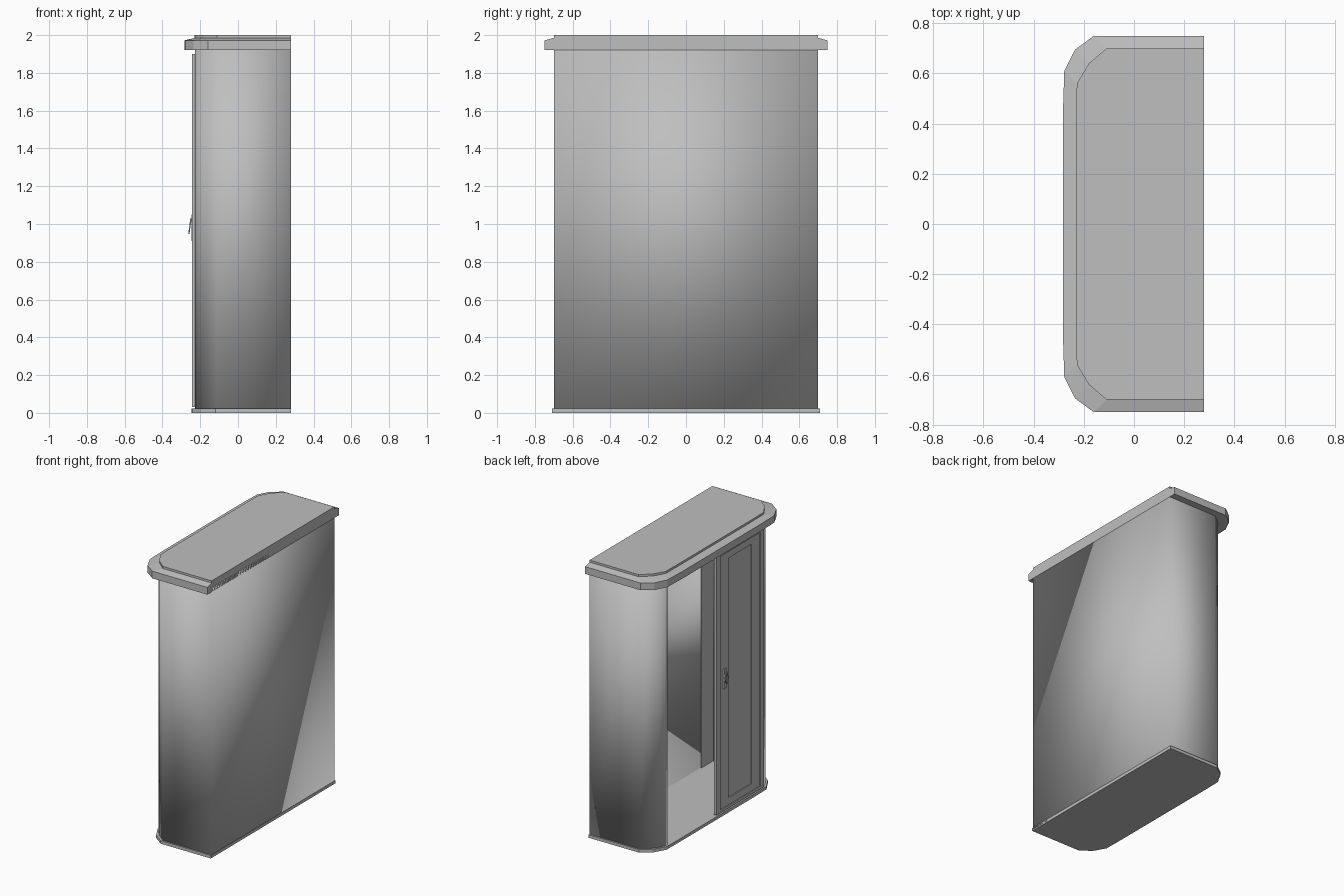
import bpy, bmesh, math

cube = bpy.data.objects.get("Cube")
if cube:
    bpy.data.objects.remove(cube, do_unlink=True)

grey = bpy.data.materials.new("plain_grey")
grey.use_nodes = True
COLOR = (0.52, 0.52, 0.52, 1)
grey.diffuse_color = COLOR
grey.node_tree.nodes["Principled BSDF"].inputs["Base Color"].default_value = COLOR


def finish(name, bm):
    mesh = bpy.data.meshes.new(name)
    bm.to_mesh(mesh)
    bm.free()
    mesh.materials.append(grey)
    ob = bpy.data.objects.new(name, mesh)
    bpy.context.collection.objects.link(ob)
    return ob


def box(name, xs, ys, zs):
    bm = bmesh.new()
    bmesh.ops.create_cube(bm, size=1)
    for v in bm.verts:
        for i, span in enumerate((xs, ys, zs)):
            v.co[i] = span[0] if v.co[i] < 0 else span[1]
    return finish(name, bm)


def mirrored(half):
    return half + [(x, -y) for x, y in reversed(half)]


def loft(name, layers):
    """Solid joining matching outlines, each given with its height."""
    bm = bmesh.new()
    rings = [[bm.verts.new((x, y, z)) for x, y in pts] for pts, z in layers]
    n = len(rings[0])
    for low, high in zip(rings, rings[1:]):
        for i in range(n):
            j = (i + 1) % n
            bm.faces.new((low[i], low[j], high[j], high[i]))
    bm.faces.new(reversed(rings[0]))
    bm.faces.new(rings[-1])
    return finish(name, bm)


# Half outlines, running from the back corner round to the open front
BODY = [(0.28, 0.7), (-0.11, 0.7), (-0.18, 0.645), (-0.21, 0.605), (-0.228, 0.56)]
SLAB = [(0.28, 0.7), (-0.11, 0.7), (-0.18, 0.64), (-0.228, 0.56), (-0.23, 0.4)]
RIM = [(0.28, 0.75), (-0.16, 0.75), (-0.235, 0.695), (-0.278, 0.61), (-0.283, 0.45)]
BASE = [(0.28, 0.71), (-0.12, 0.71), (-0.195, 0.655), (-0.243, 0.57), (-0.245, 0.45)]

# Base, cornice and top slab
loft("base", [(mirrored(BASE), 0), (mirrored(BASE), 0.022)])
loft("cornice", [(mirrored(RIM), 1.92), (mirrored(RIM), 1.972), (mirrored(SLAB), 1.985)])
loft("top_slab", [(mirrored(SLAB), 1.98), (mirrored(SLAB), 2)])

# Thin wall wrapping the sides and back, open at the front
half = BODY + [(-0.228, 0.535)]
path = [(x, -y) for x, y in reversed(half)] + half
bm = bmesh.new()
low, high = [[bm.verts.new((x, y, z)) for x, y in path] for z in (0.01, 1.95)]
for i in range(len(path) - 1):
    bm.faces.new((low[i], low[i + 1], high[i + 1], high[i]))
wall = finish("cabinet_wall", bm)
solid = wall.modifiers.new("thickness", "SOLIDIFY")
solid.thickness = 0.008
solid.offset = -1
bpy.context.view_layer.objects.active = wall
wall.select_set(True)
bpy.ops.object.shade_smooth_by_angle(angle=math.radians(35))
wall.select_set(False)

# Slim strips where the back meets the sides
for side, name in ((1, "left"), (-1, "right")):
    box(name + "_back_strip", (0.268, 0.274), sorted((side * 0.56, side * 0.694)), (0.02, 1.93))

# Closed door leaf: outer frame, stiles, rails and sunk panel
FRAME_X, LEAF_X, PANEL_X = (-0.243, -0.222), (-0.237, -0.222), (-0.23, -0.222)
box("centre_post", FRAME_X, (-0.045, 0), (0.03, 1.9))
box("outer_post", FRAME_X, (-0.54, -0.5), (0.03, 1.9))
box("frame_bottom", FRAME_X, (-0.5, -0.045), (0.03, 0.05))
box("frame_top", FRAME_X, (-0.5, -0.045), (1.88, 1.9))
box("door_stile_inner", LEAF_X, (-0.145, -0.045), (0.05, 1.88))
box("door_stile_outer", LEAF_X, (-0.5, -0.41), (0.05, 1.88))
box("door_rail_bottom", LEAF_X, (-0.41, -0.145), (0.05, 0.1))
box("door_rail_top", LEAF_X, (-0.41, -0.145), (1.83, 1.88))
box("door_panel", PANEL_X, (-0.41, -0.145), (0.1, 1.83))
box("door_head", (-0.228, -0.22), (-0.535, 0), (1.9, 1.93))

# Handle: back plate, pivot and hanging ring
box("handle_plate", (-0.246, -0.236), (-0.115, -0.085), (0.91, 1.05))
box("handle_pivot", (-0.255, -0.245), (-0.107, -0.093), (1.015, 1.03))
bpy.ops.mesh.primitive_torus_add(
    major_radius=0.035, minor_radius=0.004, major_segments=20, minor_segments=6,
    location=(-0.255, -0.1, 0.985), rotation=(0, math.radians(98), 0))
ring = bpy.context.object
ring.name = "handle_ring"
ring.scale = (1, 0.6, 1)
ring.data.materials.append(grey)
bpy.ops.object.shade_smooth()
